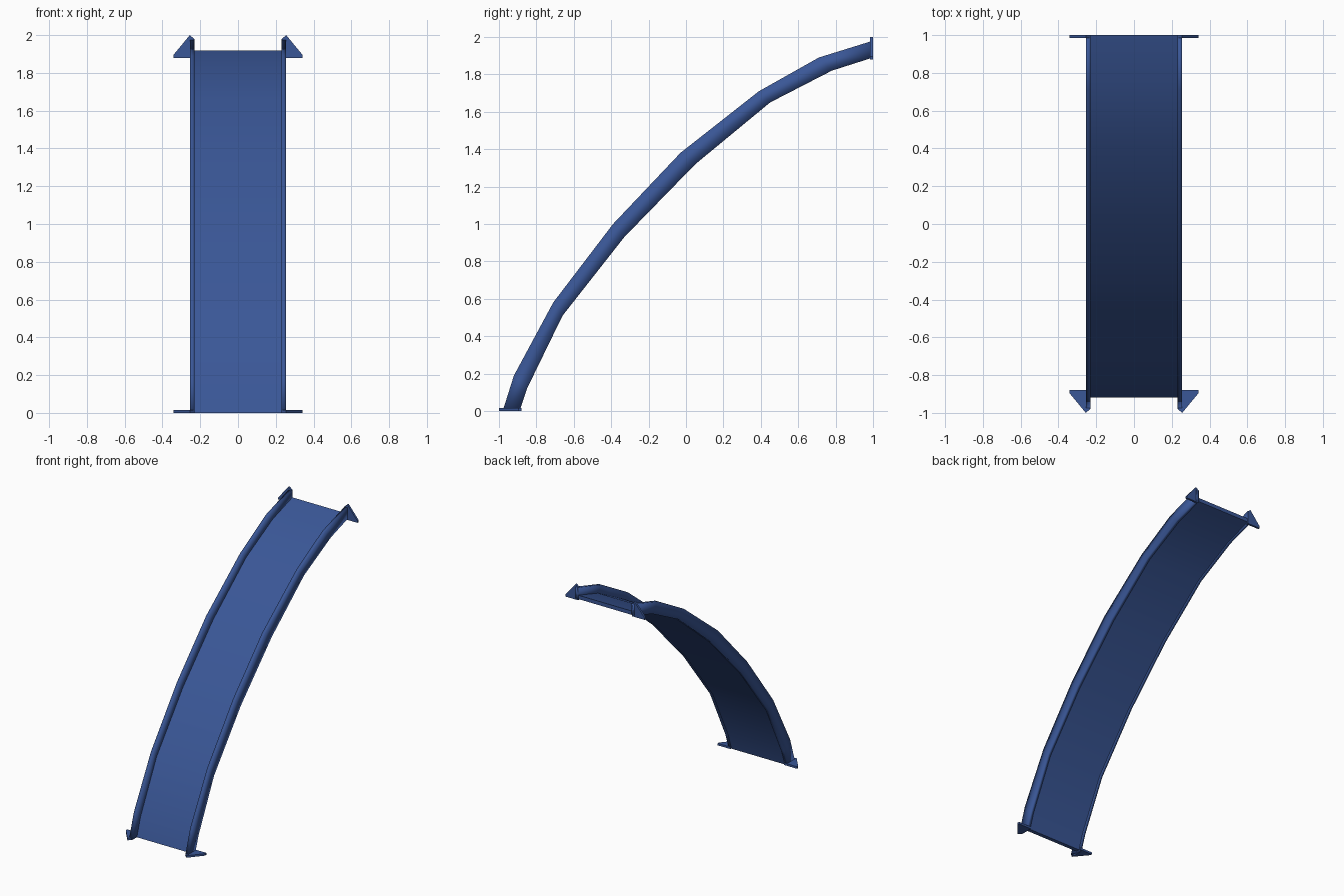
import bpy
import bmesh
import math

old = bpy.data.objects.get("Cube")
if old:
    bpy.data.objects.remove(old, do_unlink=True)

blue = bpy.data.materials.new("steel_blue")
blue.use_nodes = True
colour = (0.042, 0.095, 0.31, 1)
blue.diffuse_color = colour
blue.node_tree.nodes["Principled BSDF"].inputs["Base Color"].default_value = colour

# Side profile of the bent channel as (y, z): outer rim and underside
OUTER = [(-0.98, 0), (-0.92, 0.19), (-0.71, 0.58), (-0.39, 1.0),
         (-0.03, 1.38), (0.39, 1.71), (0.71, 1.89), (1.0, 1.98)]
INNER = [(-0.89, 0), (-0.85, 0.12), (-0.66, 0.51), (-0.33, 0.93),
         (0.05, 1.32), (0.45, 1.65), (0.78, 1.82), (1.0, 1.89)]


def skin_rings(name, rings, angle):
    """Join equal closed rings into a capped solid."""
    bm = bmesh.new()
    loops = [[bm.verts.new(p) for p in ring] for ring in rings]
    n = len(loops[0])
    for a, b in zip(loops, loops[1:]):
        for i in range(n):
            j = (i + 1) % n
            bm.faces.new((a[i], a[j], b[j], b[i]))
    bm.faces.new(loops[0])
    bm.faces.new(loops[-1])
    bmesh.ops.recalc_face_normals(bm, faces=bm.faces)
    mesh = bpy.data.meshes.new(name)
    bm.to_mesh(mesh)
    bm.free()
    mesh.materials.append(blue)
    obj = bpy.data.objects.new(name, mesh)
    bpy.context.collection.objects.link(obj)
    if angle:
        bpy.ops.object.select_all(action='DESELECT')
        obj.select_set(True)
        bpy.context.view_layer.objects.active = obj
        bpy.ops.object.shade_smooth_by_angle(angle=math.radians(angle))
    return obj


def bar(name, x0, x1, depth, angle):
    """Sweep a rectangle along the bend; depth 0 is the rim, 1 the underside."""
    rings = []
    for o, i in zip(OUTER, INNER):
        y, z = (a + (b - a) * depth for a, b in zip(o, i))
        rings.append([(x0, y, z), (x1, y, z), (x1, *i), (x0, *i)])
    return skin_rings(name, rings, angle)


# Floor of the channel
bar("channel_floor", -0.23, 0.23, 0.67, 30)

# Side flanges and triangular mounting tabs, one pair per side
TAB = [(0.232, 0.98), (0.255, 1.0), (0.342, 0.895), (0.342, 0.88), (0.232, 0.88)]
for side, s in (("left", 1), ("right", -1)):
    bar(side + "_flange", s * 0.23, s * 0.255, 0, 100)
    skin_rings(side + "_foot_tab",
               [[(s * x, -d, z) for x, d in TAB] for z in (0, 0.016)], 0)
    skin_rings(side + "_top_tab",
               [[(s * x, y, 1 + d) for x, d in TAB] for y in (0.984, 1)], 0)
